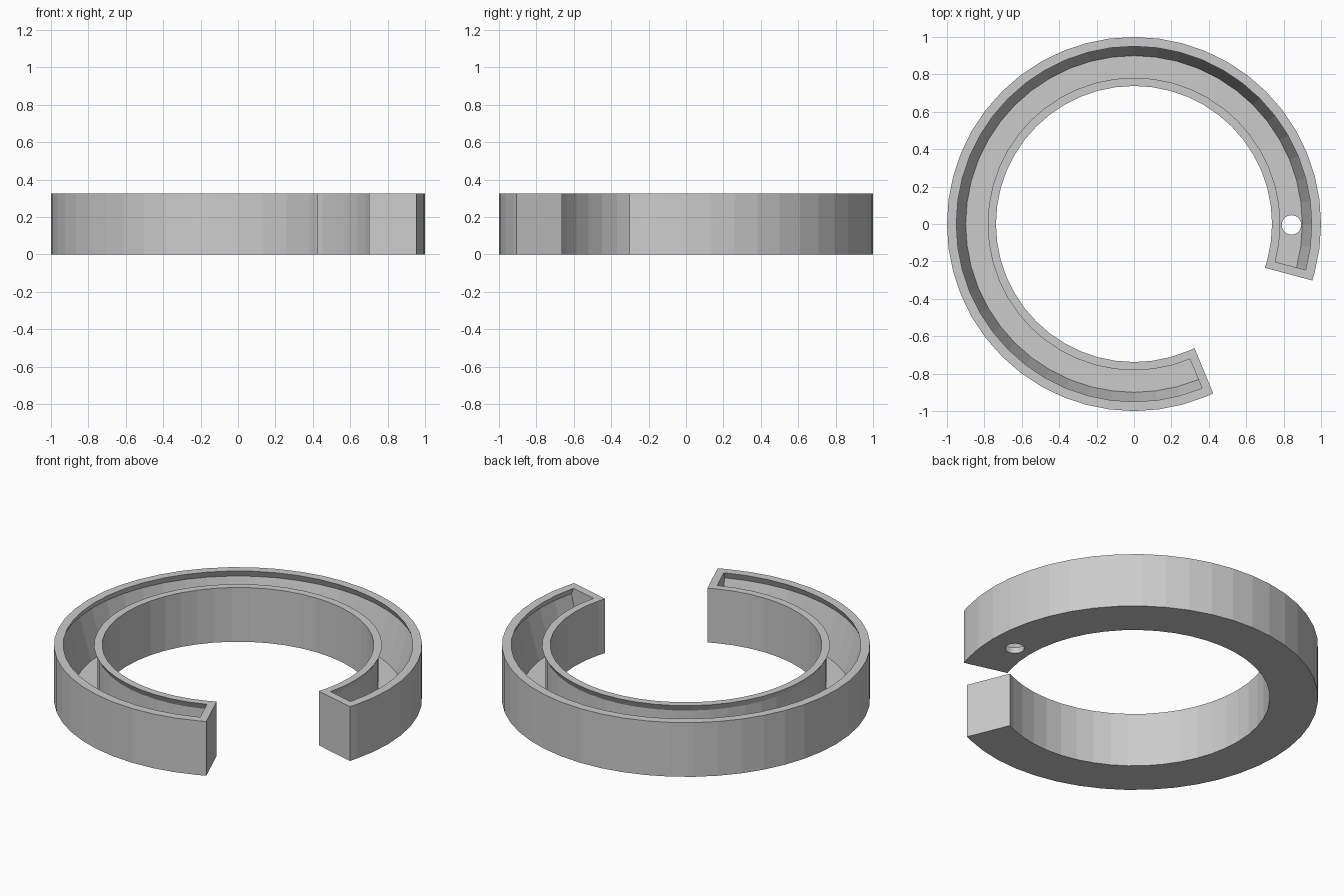
import bpy, bmesh, math

old = bpy.data.objects.get("Cube")
if old:
    bpy.data.objects.remove(old, do_unlink=True)

HEIGHT = 0.325
WALL = 0.045
STEP = 7.5
FIRST, SEGMENTS = -15.0, 41

grey = bpy.data.materials.new("light_grey")
grey.use_nodes = True
colour = (0.6, 0.6, 0.6, 1)
grey.diffuse_color = colour
grey.node_tree.nodes["Principled BSDF"].inputs["Base Color"].default_value = colour

# Channel cross-section (radius, height): outer wall, undercut lips, sloped side, floor
profile = [
    (1.0, 0), (1.0, HEIGHT), (0.95, HEIGHT), (0.967, 0.287), (0.90, 0.035),
    (0.763, 0.035), (0.763, 0.287), (0.782, HEIGHT), (0.738, HEIGHT), (0.738, 0),
]
OUT_LOW, OUT_TOP, IN_TOP, IN_LOW = 0, 1, 8, 9


def ring_point(bm, radius, z, angle):
    return bm.verts.new((radius * math.cos(angle), radius * math.sin(angle), z))


# Open ring swept from the cross-section
bm = bmesh.new()
sections = []
for i in range(SEGMENTS + 1):
    a = math.radians(FIRST + i * STEP)
    sections.append([ring_point(bm, r, z, a) for r, z in profile])
count = len(profile)
for s, t in zip(sections, sections[1:]):
    for j in range(count):
        k = (j + 1) % count
        bm.faces.new((s[j], s[k], t[k], t[j]))

# Closed end walls, with faces parallel to the channel ends
for section, degrees, side in ((sections[0], FIRST, -1),
                               (sections[-1], FIRST + SEGMENTS * STEP, 1)):
    end = {}
    for j in (OUT_LOW, OUT_TOP, IN_TOP, IN_LOW):
        r, z = profile[j]
        a = math.radians(degrees) + side * math.asin(WALL / r)
        end[j] = ring_point(bm, r, z, a)
    bm.faces.new(section[2:8])
    bm.faces.new([end[j] for j in (OUT_LOW, OUT_TOP, IN_TOP, IN_LOW)])
    for j, k in ((OUT_LOW, OUT_TOP), (IN_TOP, IN_LOW), (IN_LOW, OUT_LOW)):
        bm.faces.new((section[j], section[k], end[k], end[j]))
    bm.faces.new((section[1], section[2], section[7], section[8],
                  end[IN_TOP], end[OUT_TOP]))
bmesh.ops.recalc_face_normals(bm, faces=bm.faces)

mesh = bpy.data.meshes.new("channel_ring")
bm.to_mesh(mesh)
bm.free()
mesh.materials.append(grey)
ring = bpy.data.objects.new("channel_ring", mesh)
bpy.context.collection.objects.link(ring)

# Cable hole through the floor
bpy.ops.mesh.primitive_cylinder_add(vertices=32, radius=0.052, depth=0.2,
                                    location=(0.842, -0.005, 0))
cutter = bpy.context.object
cutter.name = "cable_hole_cutter"
cutter.hide_render = True
cutter.data.materials.append(grey)
cut = ring.modifiers.new("cable_hole", 'BOOLEAN')
cut.operation = 'DIFFERENCE'
cut.solver = 'EXACT'
cut.object = cutter
bpy.ops.object.select_all(action='DESELECT')
ring.select_set(True)
bpy.context.view_layer.objects.active = ring
bpy.ops.object.modifier_apply(modifier=cut.name)
bpy.data.objects.remove(cutter, do_unlink=True)
